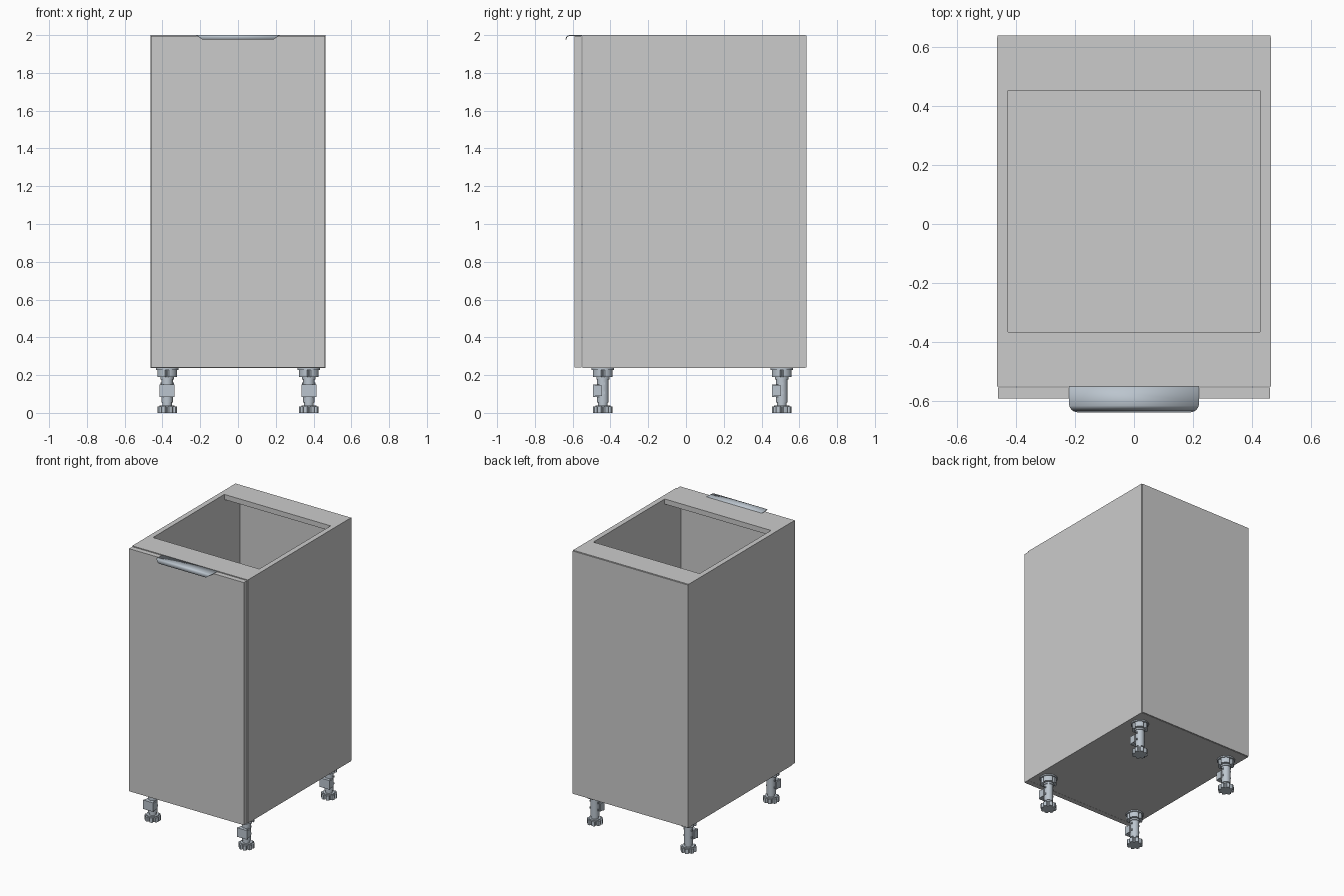
import bpy, bmesh, math
from mathutils import Matrix, Vector

if "Cube" in bpy.data.objects:
    bpy.data.objects.remove(bpy.data.objects["Cube"])

metal = bpy.data.materials.new("metal")
metal.diffuse_color = (0.50, 0.56, 0.62, 1)
metal.use_nodes = True
metal.node_tree.nodes["Principled BSDF"].inputs["Base Color"].default_value = metal.diffuse_color


def add_box(bm, x0, x1, y0, y1, z0, z1):
    m = Matrix.Translation(((x0 + x1) / 2, (y0 + y1) / 2, (z0 + z1) / 2))
    m = m @ Matrix.Diagonal((x1 - x0, y1 - y0, z1 - z0, 1))
    bmesh.ops.create_cube(bm, size=1, matrix=m)


def add_disc(bm, r, z0, z1, notches=0, depth=0.012, seg=48):
    # upright cylinder, optionally with vertical notches round the rim
    pts = []
    for i in range(seg):
        a = 2 * math.pi * (i + 0.5) / seg
        cut = notches and (i + 1) % (seg // notches) < 2
        rr = r - depth if cut else r
        pts.append((rr * math.cos(a), rr * math.sin(a)))
    lo = [bm.verts.new((x, y, z0)) for x, y in pts]
    hi = [bm.verts.new((x, y, z1)) for x, y in pts]
    bm.faces.new(lo[::-1])
    bm.faces.new(hi)
    for i in range(seg):
        j = (i + 1) % seg
        bm.faces.new((lo[i], lo[j], hi[j], hi[i]))


def make(name, bm, mat=None):
    me = bpy.data.meshes.new(name)
    bm.to_mesh(me)
    bm.free()
    if mat:
        me.materials.append(mat)
    ob = bpy.data.objects.new(name, me)
    bpy.context.collection.objects.link(ob)
    return ob


def smooth(ob):
    bpy.ops.object.select_all(action='DESELECT')
    ob.select_set(True)
    bpy.context.view_layer.objects.active = ob
    bpy.ops.object.shade_smooth_by_angle(angle=math.radians(35))


# cabinet panels
W, T, B, H = 0.463, 0.037, 0.237, 2.0
F, K = -0.549, 0.631
panels = {
    "left_side": (-W, -W + T, F, K, B, H),
    "right_side": (W - T, W, F, K, B, H),
    "bottom_panel": (-W + T, W - T, F, K, B, B + T),
    "front_top_rail": (-W + T, W - T, F, -0.365, H - T, H),
    "back_top_rail": (-W + T, W - T, 0.452, K, H - T, H),
    "back_panel": (-W + 0.002, W - 0.002, K, 0.638, B + 0.002, H - 0.003),
    "door": (-0.46, 0.46, -0.59, -0.553, B + 0.002, H - 0.004),
}
for name, dims in panels.items():
    bm = bmesh.new()
    add_box(bm, *dims)
    make(name, bm)

# edge handle: thin plate on the door top curling down over the front
rows = [(-0.55, H), (-0.60, H)]
for i in range(13):
    a = math.radians(90 + 90 * i / 12)
    rows.append((-0.615 + 0.022 * math.cos(a), 1.978 + 0.022 * math.sin(a)))
bm = bmesh.new()
strip = []
for y, z in rows:
    d = min(max(-0.607 - y, 0) / 0.03, 1)
    w = 0.19 + 0.03 * math.sqrt(1 - d * d)
    strip.append((bm.verts.new((-w, y, z)), bm.verts.new((w, y, z))))
for (a, b), (c, d) in zip(strip, strip[1:]):
    bm.faces.new((a, c, d, b))
handle = make("handle", bm, metal)
smooth(handle)
sol = handle.modifiers.new("thickness", 'SOLIDIFY')
sol.thickness = 0.004
sol.offset = -1

# adjustable leg with plinth clip
bm = bmesh.new()
add_disc(bm, 0.053, 0.0, 0.033, 8)
add_disc(bm, 0.040, 0.033, 0.039)
add_disc(bm, 0.025, 0.039, 0.08)
add_disc(bm, 0.030, 0.055, 0.19)
add_disc(bm, 0.035, 0.178, 0.19)
add_disc(bm, 0.053, 0.19, 0.228, 4)
add_disc(bm, 0.060, 0.228, B, 0)
add_box(bm, -0.040, 0.040, -0.052, -0.043, 0.085, 0.15)
for z in (0.085, 0.142):
    add_box(bm, -0.032, 0.032, -0.045, -0.015, z, z + 0.008)
for s in (-1, 1):
    add_box(bm, s * 0.036 - 0.004, s * 0.036 + 0.004, -0.045, -0.005, 0.09, 0.145)
    for z in (0.10, 0.15):
        add_box(bm, s * 0.030 - 0.005, s * 0.030 + 0.005, 0.002, 0.010, z, z + 0.012)
leg = make("leg_front_left", bm, metal)
smooth(leg)
leg.location = Vector((-0.375, -0.44, 0))
for name, x, y in (("leg_front_right", 0.375, -0.44),
                   ("leg_back_left", -0.375, 0.507),
                   ("leg_back_right", 0.375, 0.507)):
    ob = bpy.data.objects.new(name, leg.data)
    ob.location = (x, y, 0)
    bpy.context.collection.objects.link(ob)
    for mod in leg.modifiers:
        if mod.type == 'NODES':
            m = ob.modifiers.new(mod.name, 'NODES')
            m.node_group = mod.node_group
